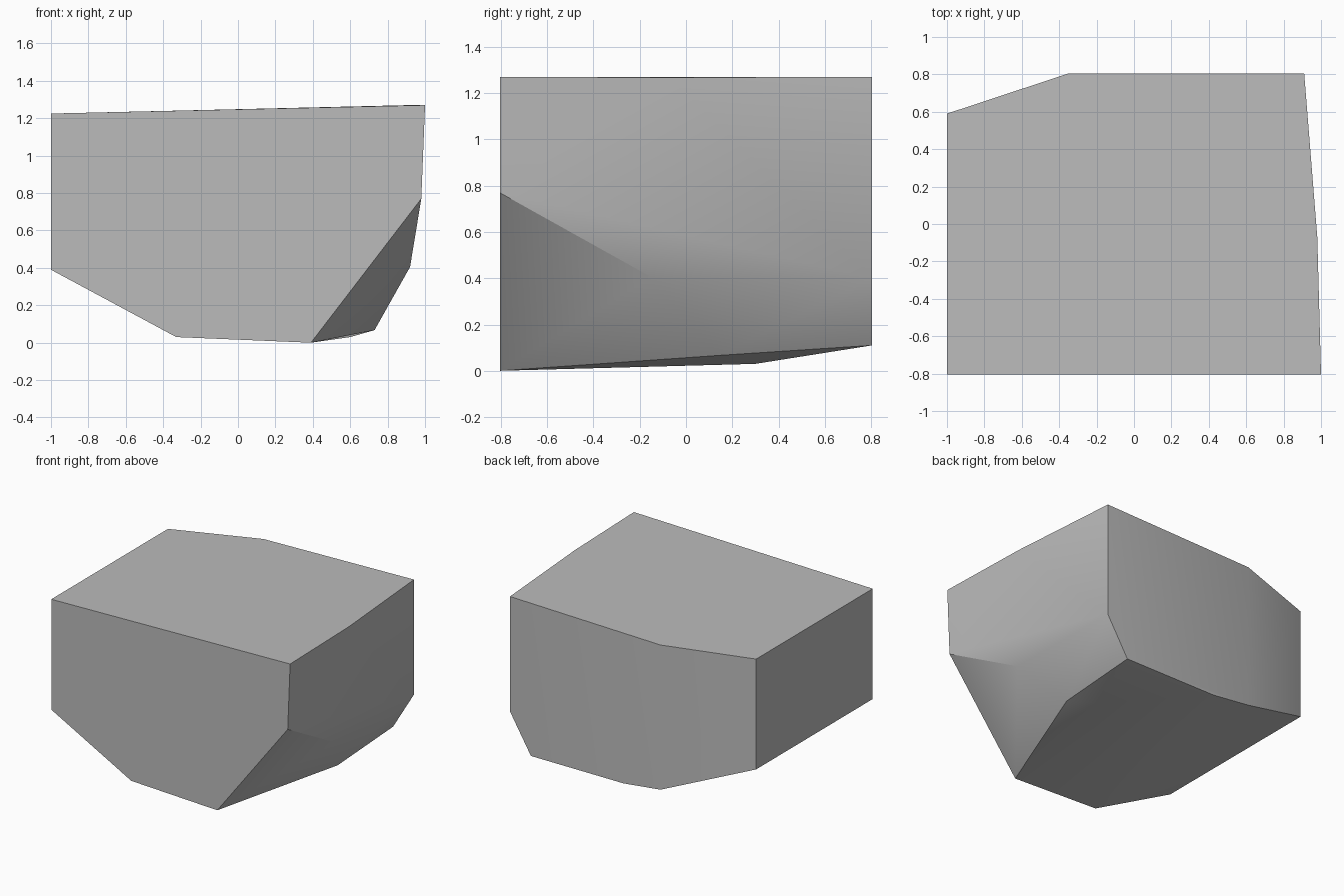
import bpy
import bmesh
import math

cube = bpy.data.objects.get("Cube")
if cube:
    bpy.data.objects.remove(cube, do_unlink=True)

FRONT, BACK = -0.805, 0.805

# Plain grey stone material
stone = bpy.data.materials.new("stone grey")
stone.use_nodes = True
grey = (0.5, 0.5, 0.5, 1)
stone.diffuse_color = grey
stone.node_tree.nodes["Principled BSDF"].inputs["Base Color"].default_value = grey

# Corner points of the rock, grouped by side
front_profile = [(-1, 1.225), (1, 1.27), (0.98, 0.77),
                 (0.39, 0), (-0.33, 0.03), (-1, 0.39)]
back_profile = [(-0.35, 1.24), (0.91, 1.27), (0.91, 0.4),
                (0.735, 0.11), (-0.04, 0.11), (-0.35, 0.145)]
left_back_edge = [(-1, 0.59, 1.225), (-1, 0.59, 0.39)]
right_bulge = [(0.98, -0.07, 1.268), (0.92, -0.15, 0.405),
               (0.73, 0.15, 0.067), (0.6, 0.3, 0.03)]

corners = [(x, FRONT, z) for x, z in front_profile]
corners += [(x, BACK, z) for x, z in back_profile]
corners += left_back_edge + right_bulge

# Wrap the corners in a closed, faceted shell
bm = bmesh.new()
for corner in corners:
    bm.verts.new(corner)
bmesh.ops.convex_hull(bm, input=bm.verts[:])
bmesh.ops.dissolve_limit(bm, angle_limit=math.radians(0.5),
                         verts=bm.verts[:], edges=bm.edges[:])
bmesh.ops.recalc_face_normals(bm, faces=bm.faces[:])

mesh = bpy.data.meshes.new("rock_chunk")
bm.to_mesh(mesh)
bm.free()
mesh.materials.append(stone)

rock = bpy.data.objects.new("rock_chunk", mesh)
bpy.context.collection.objects.link(rock)

# Soften shallow creases, keep the hard edges
bpy.ops.object.select_all(action="DESELECT")
rock.select_set(True)
bpy.context.view_layer.objects.active = rock
bpy.ops.object.shade_smooth_by_angle(angle=math.radians(30))
